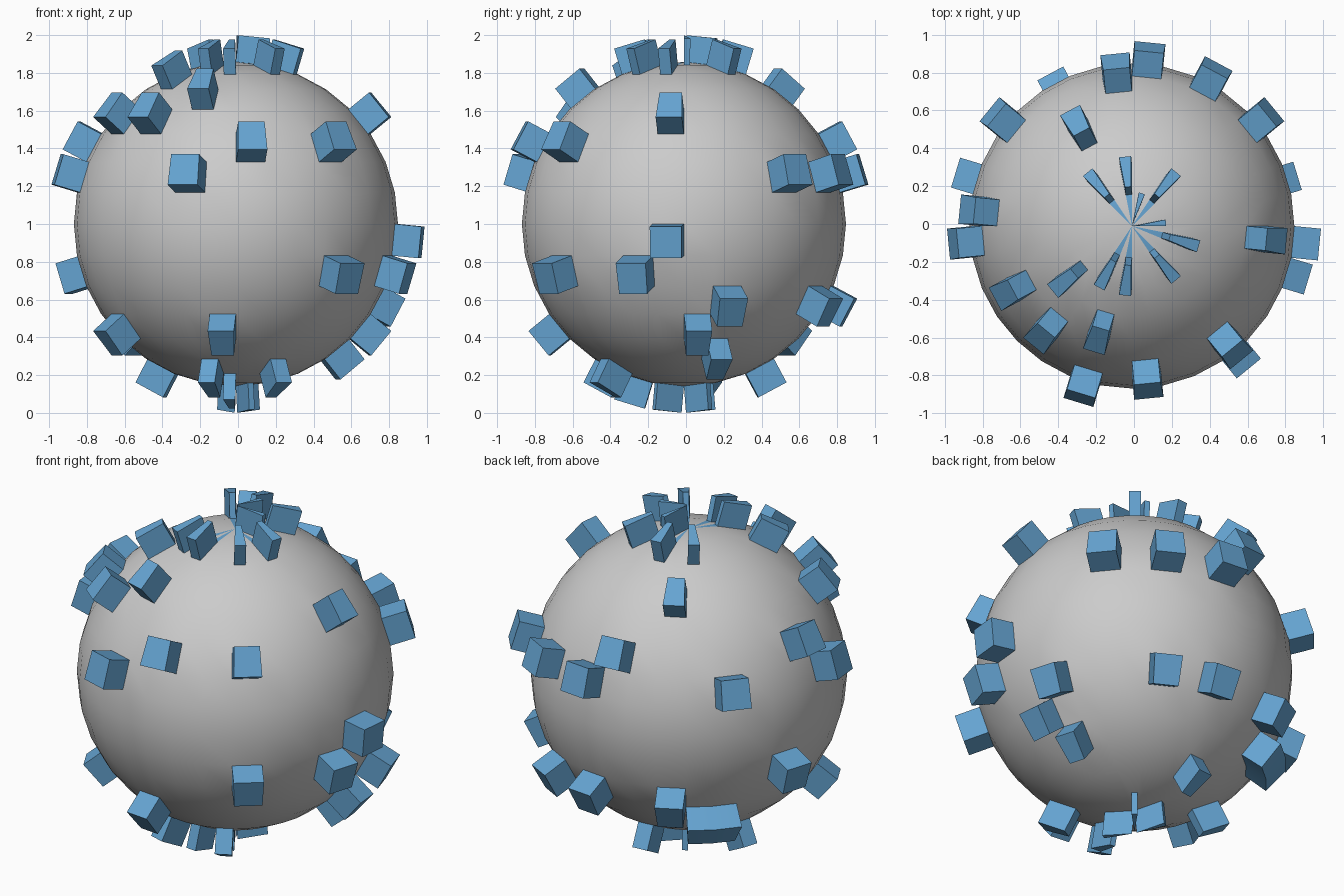
import bpy, bmesh, math
from mathutils import Vector

if "Cube" in bpy.data.objects:
    bpy.data.objects.remove(bpy.data.objects["Cube"])

R, H = 0.858, 0.142            # ball radius, stud height
SEG, RINGS = 32, 16
CENTRE = Vector((-0.011, -0.011, 1.0))

# Studs: ring (0 = top) -> segments, counted anticlockwise from +x
STUDS = {
    0: [0, 6], 1: [4, 8, 11, 21, 23, 27, 30], 2: [19], 3: [10, 22],
    4: [18, 20, 31], 5: [8, 15, 24, 27], 6: [3, 5, 7, 12, 16, 22],
    8: [31], 9: [14, 27, 30], 10: [1, 5, 7, 10], 11: [0, 18, 23],
    12: [1], 13: [8, 14, 22, 26], 14: [23], 15: [4, 10, 26],
}
groups = [[(r, s)] for r, segs in STUDS.items() for s in segs]
groups.append([(11, 11), (11, 12)])          # one double-width stud
# Flat blue slivers joining the polar studs to the poles
SLIVERS = [(0, s) for s in STUDS[1]] + [(15, s) for s in STUDS[14]]


def material(name, rgb):
    m = bpy.data.materials.new(name)
    m.diffuse_color = (*rgb, 1)
    m.use_nodes = True
    m.node_tree.nodes["Principled BSDF"].inputs["Base Color"].default_value = m.diffuse_color
    return m


# Ball
bm = bmesh.new()
bmesh.ops.create_uvsphere(bm, u_segments=SEG, v_segments=RINGS, radius=R)
bmesh.ops.recalc_face_normals(bm, faces=bm.faces[:])
cell = {}
for f in bm.faces:
    c = f.calc_center_median()
    s = int((math.atan2(c.y, c.x) % math.tau) / (math.tau / SEG))
    r = int(math.acos(c.z / c.length) / (math.pi / RINGS))
    cell[(r, s)] = f

for key in SLIVERS:
    cell[key].material_index = 1

# Studs: push the chosen faces out along their normals
for g in groups:
    faces = [cell[k] for k in g]
    normal = {}
    for f in faces:
        f.normal_update()
    dirs = [f.normal.copy() for f in faces]
    out = bmesh.ops.extrude_face_region(bm, geom=faces)["geom"]
    for f in faces:
        if f.is_valid:
            bm.faces.remove(f)
    caps = [e for e in out if isinstance(e, bmesh.types.BMFace)]
    verts = {v for f in caps for v in f.verts}
    for f in caps:
        f.normal_update()
    shift = {}
    for v in verts:
        n = Vector()
        for f in caps:
            if v in f.verts:
                n += min(dirs, key=lambda d: (d - f.calc_center_median().normalized()).length)
        shift[v] = n.normalized() * H
    for v, d in shift.items():
        v.co += d
        for f in v.link_faces:
            f.material_index = 1

bmesh.ops.translate(bm, verts=bm.verts[:], vec=CENTRE)
bmesh.ops.recalc_face_normals(bm, faces=bm.faces[:])
mesh = bpy.data.meshes.new("studded_ball")
bm.to_mesh(mesh)
bm.free()
mesh.materials.append(material("grey", (0.6, 0.6, 0.6)))
mesh.materials.append(material("blue", (0.13, 0.37, 0.64)))
ball = bpy.data.objects.new("studded_ball", mesh)
bpy.context.collection.objects.link(ball)
bpy.context.view_layer.objects.active = ball
ball.select_set(True)
bpy.ops.object.shade_smooth_by_angle(angle=math.radians(30))
